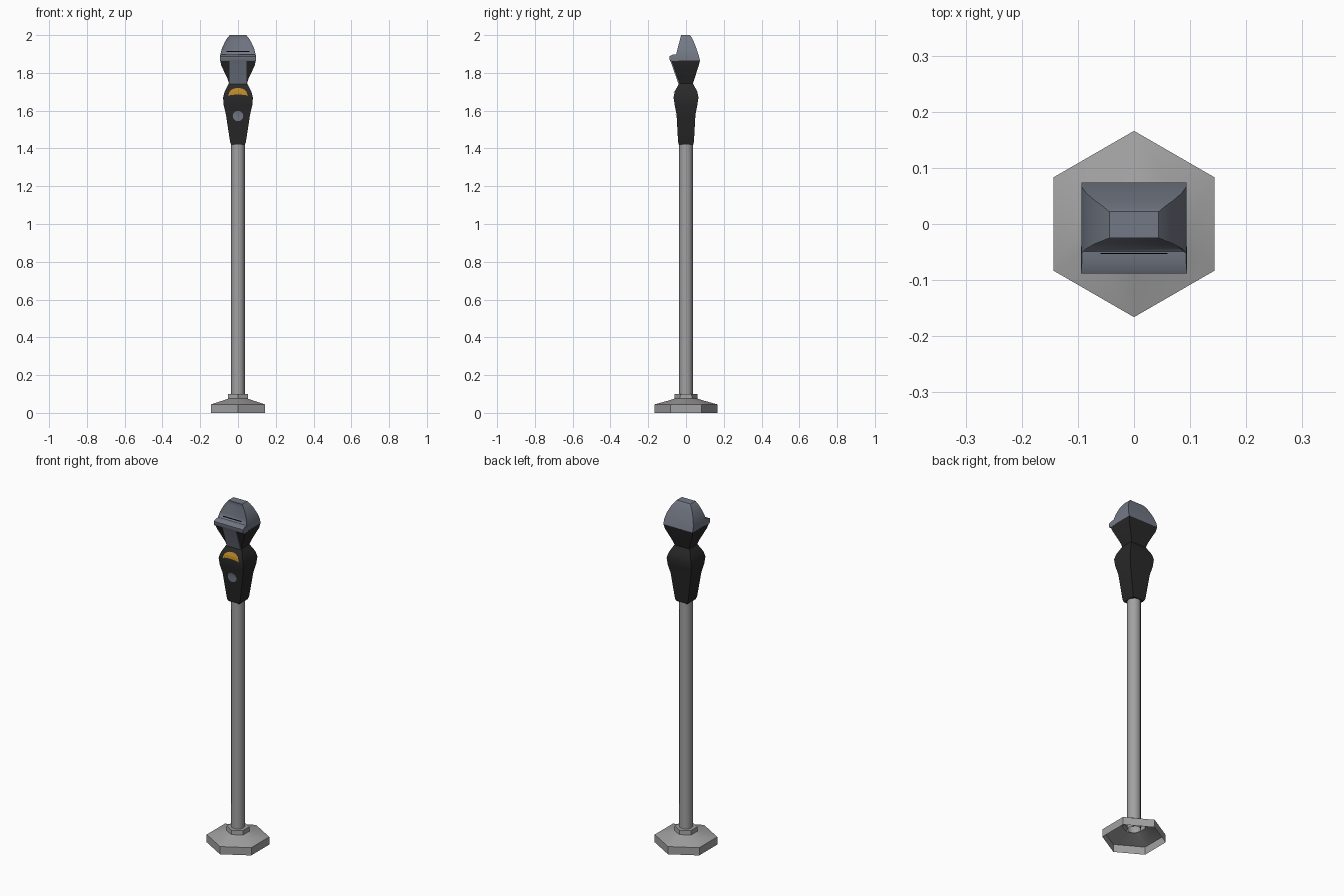
import bpy, bmesh, math

cube = bpy.data.objects.get("Cube")
if cube:
    bpy.data.objects.remove(cube, do_unlink=True)


def material(name, r, g, b):
    m = bpy.data.materials.new(name)
    m.use_nodes = True
    m.diffuse_color = (r, g, b, 1)
    m.node_tree.nodes["Principled BSDF"].inputs["Base Color"].default_value = (r, g, b, 1)
    return m


STEEL = material("pole_grey", 0.36, 0.36, 0.36)
BLACK = material("housing_black", 0.022, 0.022, 0.022)
BLUE = material("blue_grey", 0.17, 0.19, 0.235)
AMBER = material("amber", 0.50, 0.24, 0.02)


def finish(name, bm, mat, angle=40):
    bmesh.ops.recalc_face_normals(bm, faces=bm.faces)
    me = bpy.data.meshes.new(name)
    bm.to_mesh(me)
    bm.free()
    ob = bpy.data.objects.new(name, me)
    bpy.context.collection.objects.link(ob)
    me.materials.append(mat)
    bpy.ops.object.select_all(action='DESELECT')
    ob.select_set(True)
    bpy.context.view_layer.objects.active = ob
    if angle:
        bpy.ops.object.shade_smooth_by_angle(angle=math.radians(angle))
    return ob


def bridge(bm, loops):
    for a, b in zip(loops, loops[1:]):
        n = len(a)
        for i in range(n):
            bm.faces.new((a[i], a[(i + 1) % n], b[(i + 1) % n], b[i]))


def lathe(name, profile, sides, mat, angle):
    """Spin (radius, z) points; the ends stay open."""
    bm = bmesh.new()
    turn = math.tau / sides
    bridge(bm, [[bm.verts.new((r * math.sin(i * turn), r * math.cos(i * turn), z))
                 for i in range(sides)] for r, z in profile])
    return finish(name, bm, mat, angle)


def loft(rings):
    """Stack rectangles given as (z, half width, front y, back y)."""
    bm = bmesh.new()
    loops = [[bm.verts.new(p) for p in ((-w, f, z), (w, f, z), (w, b, z), (-w, b, z))]
             for z, w, f, b in rings]
    bridge(bm, loops)
    bm.faces.new(loops[0])
    bm.faces.new(loops[-1])
    return bm


def front_y(z, rings):
    for p, q in zip(rings, rings[1:]):
        if p[0] <= z <= q[0]:
            return p[2] + (q[2] - p[2]) * (z - p[0]) / (q[0] - p[0])
    return rings[-1][2]


def decal(name, rings, columns, mat, rows=4):
    """Thin sheet hugging the front; columns are (x, low z, high z)."""
    bm = bmesh.new()
    grid = []
    for x, low, high in columns:
        zs = [low + (high - low) * k / rows for k in range(rows + 1)]
        grid.append([bm.verts.new((x, front_y(z, rings) - 0.004, z)) for z in zs])
    for a, b in zip(grid, grid[1:]):
        for k in range(rows):
            bm.faces.new((a[k], b[k], b[k + 1], a[k + 1]))
    return finish(name, bm, mat, 0)


# Hollow hexagonal foot and round pole
lathe("base", [(0.166, 0), (0.166, 0.045), (0.09, 0.066), (0.062, 0.075),
               (0.06, 0.1), (0.034, 0.1)], 6, STEEL, 25)
lathe("pole", [(0.036, 0.06), (0.036, 1.44)], 12, STEEL, 40)

# Lower housing
body = [(1.42, 0.036, -0.038, 0.038), (1.435, 0.042, -0.042, 0.042),
        (1.58, 0.064, -0.05, 0.05), (1.63, 0.076, -0.06, 0.06),
        (1.67, 0.079, -0.066, 0.066), (1.70, 0.071, -0.06, 0.06),
        (1.725, 0.059, -0.047, 0.047), (1.745, 0.048, -0.036, 0.036)]
finish("lower_housing", loft(body), BLACK)

# Upper housing, dark below the cap
head = [(1.74, 0.046, -0.034, 0.036), (1.77, 0.056, -0.044, 0.045),
        (1.84, 0.089, -0.068, 0.068), (1.866, 0.094, -0.078, 0.074)]
finish("upper_housing", loft(head), BLACK)

# Cap with a recessed window across its front
cap = [(1.866, 0.094, -0.058, 0.074), (1.895, 0.094, -0.053, 0.067),
       (1.93, 0.085, -0.044, 0.055), (1.965, 0.069, -0.035, 0.041),
       (1.985, 0.056, -0.03, 0.032), (2.0, 0.044, -0.025, 0.022)]
bm = loft(cap)
bmesh.ops.recalc_face_normals(bm, faces=bm.faces)
front = [f for f in bm.faces
         if f.normal.y < -0.7 and f.calc_center_median().z > 1.9]
bmesh.ops.inset_region(bm, faces=front, thickness=0.013, depth=-0.009)
finish("cap", bm, BLUE, 50)

# Front ledge and the strip running down from it
finish("ledge", loft([(1.862, 0.094, -0.083, -0.04), (1.87, 0.0945, -0.087, -0.04),
                      (1.888, 0.0945, -0.088, -0.04), (1.897, 0.093, -0.07, -0.04)]), BLUE)
strip = [(z, min(0.045, w), f - 0.006, f + 0.015) for z, w, f, b in head]
finish("front_strip", loft(strip), BLUE)

# Dark slot at the foot of the window
decal("window_slot", cap, [(-0.06, 1.91, 1.916), (0.06, 1.91, 1.916)], BLACK, 1)

# Amber arched label
arch = []
for i in range(13):
    t = -1 + i / 6
    rise = math.sqrt(max(0, 1 - t * t))
    arch.append((0.051 * t, 1.677 + 0.008 * rise, 1.684 + 0.036 * rise))
decal("arched_label", body, arch, AMBER)

# Round lock
disc = []
for i in range(9):
    a = math.pi * i / 8
    h = 0.027 * math.sin(a) + 0.0005
    disc.append((-0.028 * math.cos(a), 1.572 - h, 1.572 + h))
decal("lock_disc", body, disc, BLUE)
